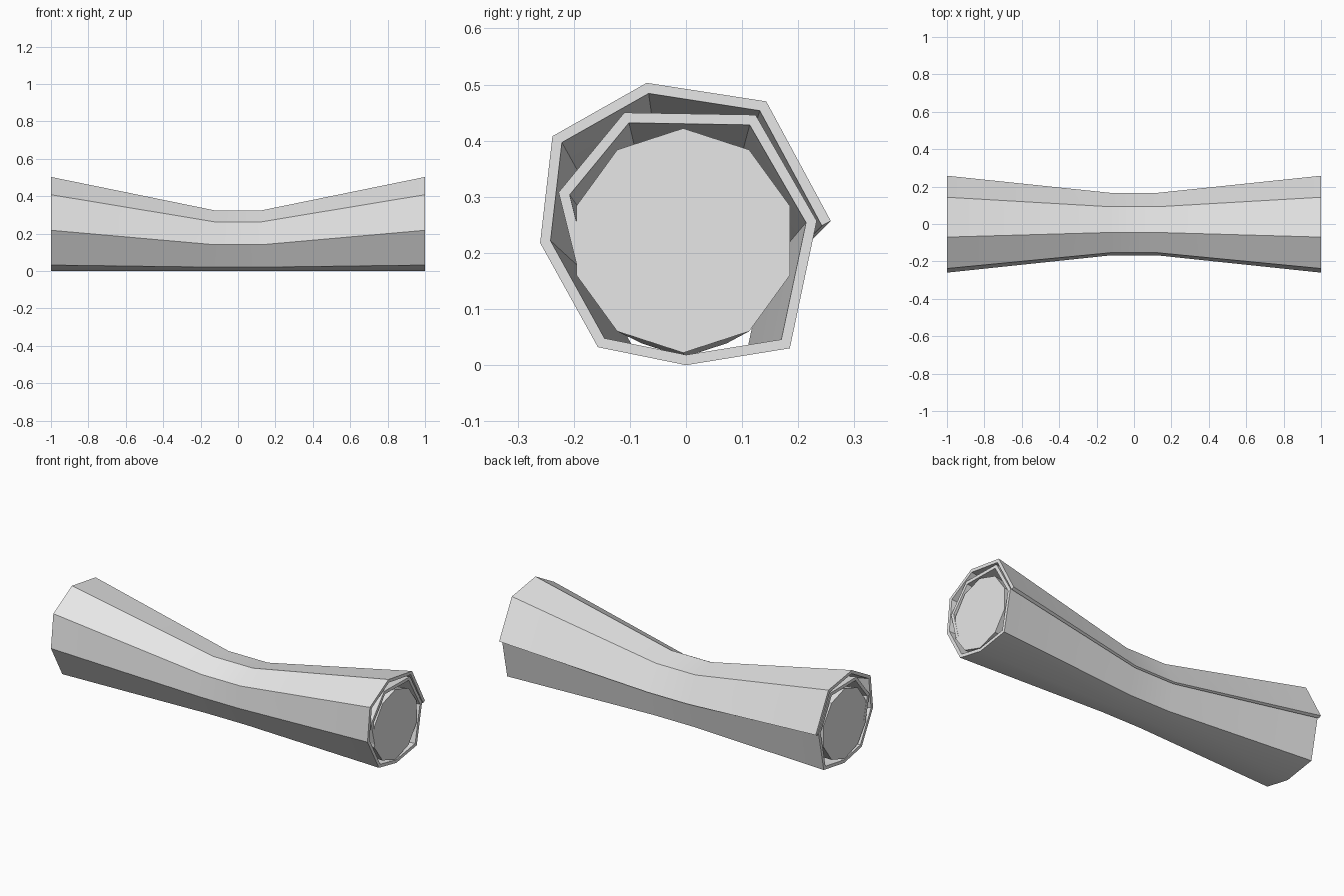
import bpy
import bmesh
import math
from mathutils import Vector

cube = bpy.data.objects.get("Cube")
if cube:
    bpy.data.objects.remove(cube, do_unlink=True)

GREY = (0.8, 0.8, 0.8, 1)
paper = bpy.data.materials.new("pale_grey")
paper.use_nodes = True
paper.diffuse_color = GREY
paper.node_tree.nodes["Principled BSDF"].inputs["Base Color"].default_value = GREY

WAIST, PINCH, THICK = 0.125, 0.645, 0.018


def inset(path, distance):
    """Offset an open path to its left with mitred corners."""
    result = []
    for i, point in enumerate(path):
        normals = []
        for a, b in ((i - 1, i), (i, i + 1)):
            if a >= 0 and b < len(path):
                d = (path[b] - path[a]).normalized()
                normals.append(Vector((-d.y, d.x)))
        mitre = sum(normals, Vector((0, 0))).normalized()
        result.append(point + mitre * distance / mitre.dot(normals[0]))
    return result


def pinched_loft(name, outline, caps, half_length):
    """Sweep a closed (y, z) outline along x, narrowing it at the waist."""
    stations = ((-half_length, 1), (-WAIST, PINCH), (WAIST, PINCH), (half_length, 1))
    bm = bmesh.new()
    rings = [[bm.verts.new((x, p.x * s, p.y * s)) for p in outline] for x, s in stations]
    count = len(outline)
    for near, far in zip(rings, rings[1:]):
        for i in range(count):
            j = (i + 1) % count
            bm.faces.new((near[i], near[j], far[j], far[i]))
    for ring in (rings[0], rings[-1]):
        for cap in caps:
            bm.faces.new([ring[i] for i in cap])
    bmesh.ops.recalc_face_normals(bm, faces=bm.faces)
    mesh = bpy.data.meshes.new(name)
    bm.to_mesh(mesh)
    bm.free()
    mesh.materials.append(paper)
    obj = bpy.data.objects.new(name, mesh)
    bpy.context.collection.objects.link(obj)
    bpy.ops.object.select_all(action='DESELECT')
    obj.select_set(True)
    bpy.context.view_layer.objects.active = obj
    bpy.ops.object.shade_smooth_by_angle(angle=math.radians(25))
    return obj


# Rolled sheet: spiral from the loose outer edge to the tucked inner edge
spiral = [Vector(p) for p in (
    (0.258, 0.257), (0.143, 0.47), (-0.07, 0.503), (-0.238, 0.408),
    (-0.26, 0.218), (-0.157, 0.032), (0, 0), (0.185, 0.03),
    (0.233, 0.257), (0.124, 0.446), (-0.11, 0.45), (-0.227, 0.308),
    (-0.19, 0.16))]
sheet = spiral + inset(spiral, THICK)[::-1]
last = len(sheet) - 1
strips = [(i, i + 1, last - i - 1, last - i) for i in range(len(spiral) - 1)]
pinched_loft("rolled_sheet", sheet, strips, 1.0)

# Solid ten-sided core inside the roll
core = [Vector((-0.005 + 0.2 * math.sin(a), 0.222 + 0.2 * math.cos(a)))
        for a in (math.tau * i / 10 for i in range(10))]
pinched_loft("inner_core", core, [range(10)], 0.999)
